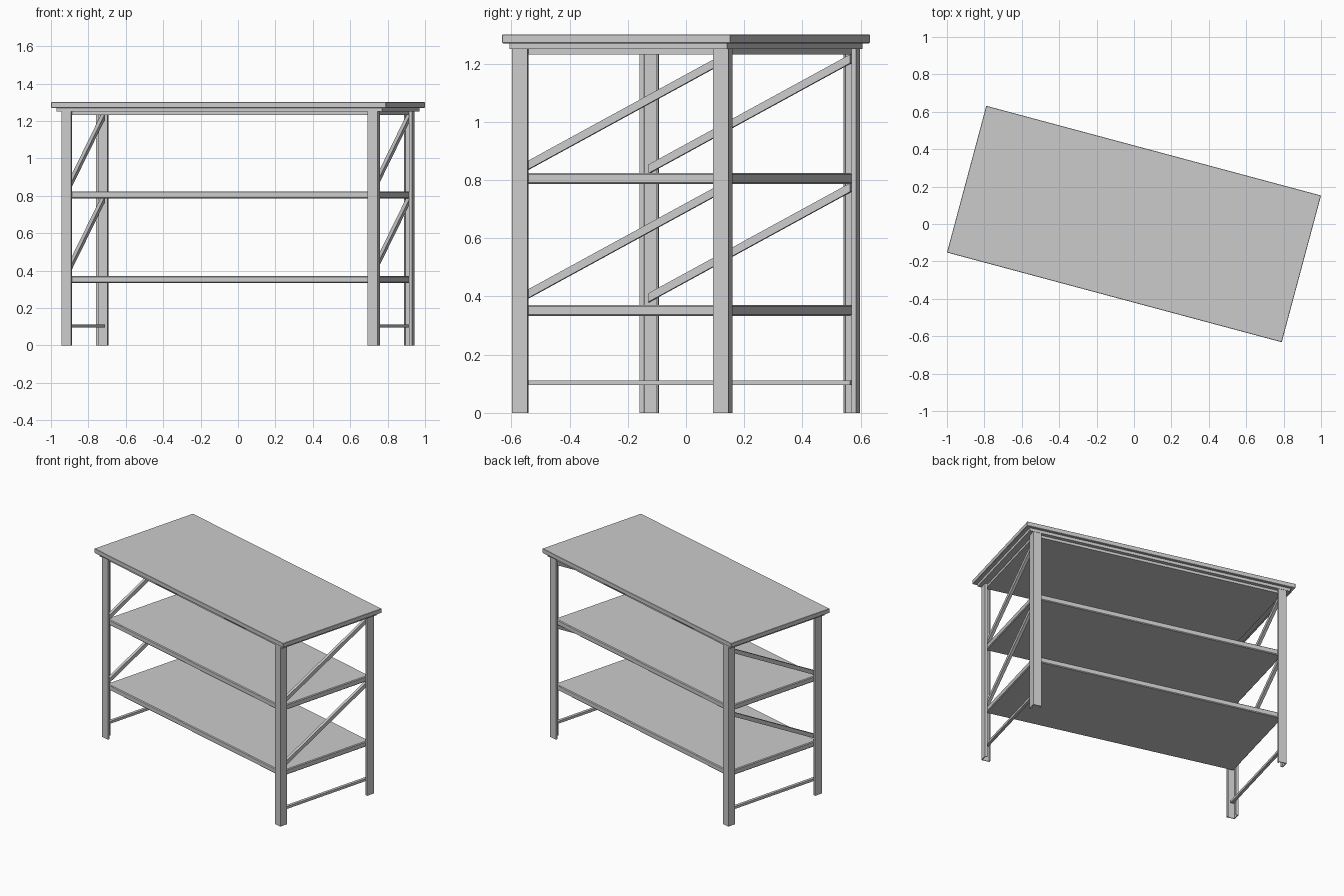
import bpy, bmesh, math
from mathutils import Matrix

if "Cube" in bpy.data.objects:
    bpy.data.objects.remove(bpy.data.objects["Cube"])

ROT = Matrix.Rotation(math.radians(-15), 4, 'Z')  # whole bench is turned in plan


def finish(name, bm):
    bmesh.ops.recalc_face_normals(bm, faces=bm.faces)
    bmesh.ops.transform(bm, matrix=ROT, verts=bm.verts)
    me = bpy.data.meshes.new(name)
    bm.to_mesh(me)
    bm.free()
    ob = bpy.data.objects.new(name, me)
    bpy.context.collection.objects.link(ob)
    return ob


def prism(name, pts, vec):
    """Extrude a closed outline along vec."""
    bm = bmesh.new()
    face = bm.faces.new([bm.verts.new(p) for p in pts])
    ext = bmesh.ops.extrude_face_region(bm, geom=[face])
    bmesh.ops.translate(bm, vec=vec,
                        verts=[g for g in ext['geom'] if isinstance(g, bmesh.types.BMVert)])
    return finish(name, bm)


def slab(name, u, v, z0, z1, bevel=0.0):
    ob = prism(name, [(-u, -v, z0), (u, -v, z0), (u, v, z0), (-u, v, z0)], (0, 0, z1 - z0))
    if bevel:
        m = ob.modifiers.new("edge", 'BEVEL')
        m.width = bevel
        m.segments = 1
    return ob


# Worktop: board, under-board and frame
slab("worktop", 0.9265, 0.406, 1.27, 1.30, 0.002)
slab("worktop_underlay", 0.90, 0.387, 1.25, 1.27)
slab("worktop_frame", 0.856, 0.362, 1.232, 1.25)

# Shelves
for name, z in (("lower_shelf", 0.333), ("upper_shelf", 0.786)):
    slab(name, 0.856, 0.362, z, z + 0.038, 0.005)

# Legs: lipped angle sections opening inward
P, Q, A, T, LIP = 0.875, 0.385, 0.055, 0.005, 0.016
section = [(0, 0), (A, 0), (A, LIP), (A - T, LIP), (A - T, T), (T, T),
           (T, A - T), (LIP, A - T), (LIP, A), (0, A)]
for su, side in ((-1, "left"), (1, "right")):
    for sv, end in ((-1, "front"), (1, "back")):
        prism(f"{end}_{side}_leg",
              [(su * (P - x), sv * (Q - y), 0) for x, y in section], (0, 0, 1.25))

# End frames: two diagonal braces and a low stretcher on each side
V, H, RISE = 0.36, 0.015, 0.19
for su, side in ((-1, "left"), (1, "right")):
    u = su * 0.856
    for label, zc in (("lower", 0.585), ("upper", 1.027)):
        prism(f"{label}_{side}_brace",
              [(u, -V, zc - RISE - H), (u, V, zc + RISE - H),
               (u, V, zc + RISE + H), (u, -V, zc - RISE + H)], (-su * 0.02, 0, 0))
    prism(f"{side}_stretcher",
          [(u, -V, 0.095), (u, V, 0.095), (u, V, 0.112), (u, -V, 0.112)],
          (-su * 0.02, 0, 0))
